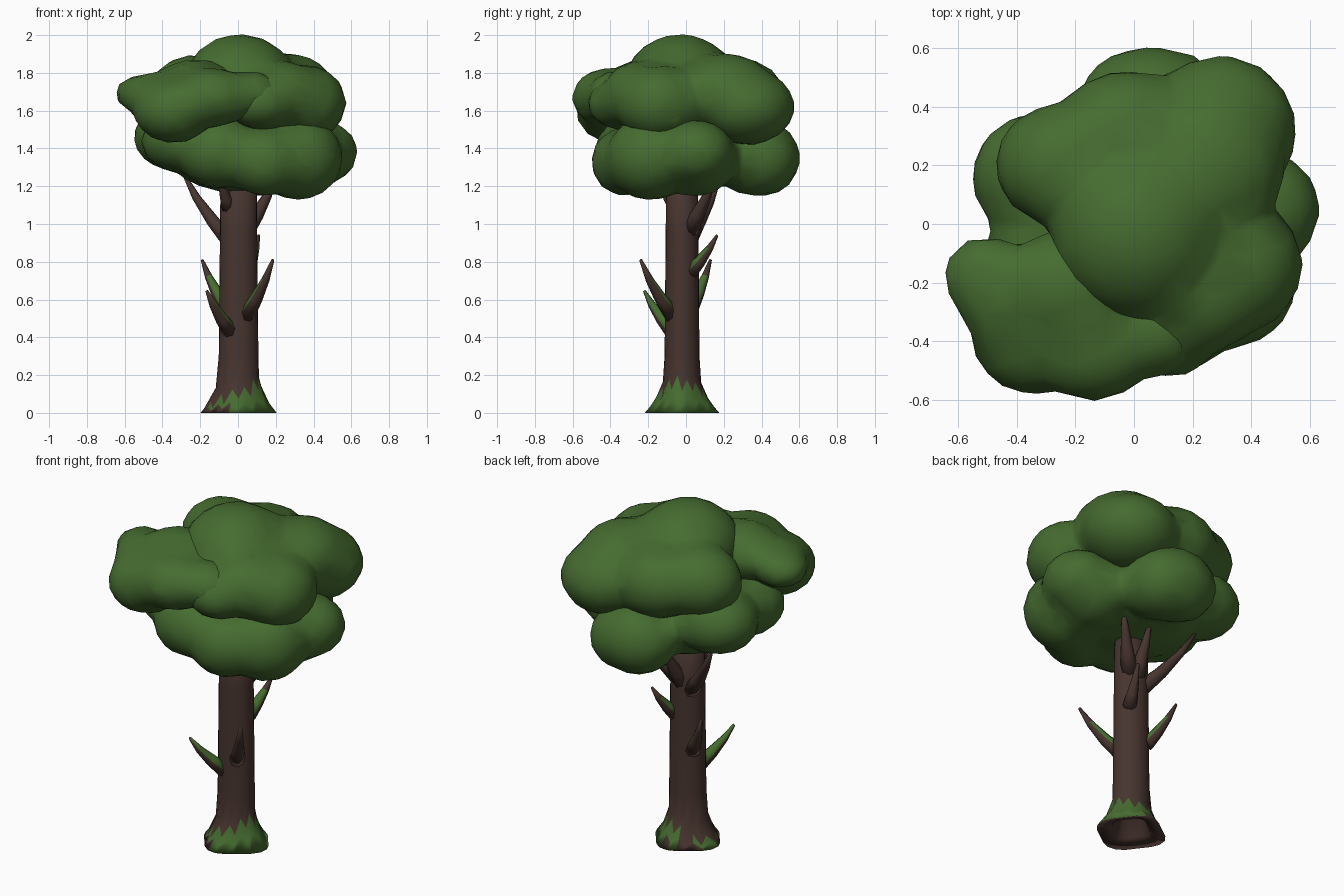
import bpy, bmesh, math, random
from mathutils import Vector, Matrix

if "Cube" in bpy.data.objects:
    bpy.data.objects.remove(bpy.data.objects["Cube"])
random.seed(4)


def material(name, rgb):
    m = bpy.data.materials.new(name)
    m.diffuse_color = (*rgb, 1)
    m.use_nodes = True
    m.node_tree.nodes["Principled BSDF"].inputs["Base Color"].default_value = m.diffuse_color
    return m


GREEN = material("leaf green", (0.060, 0.148, 0.029))
BROWN = material("bark brown", (0.063, 0.035, 0.028))


def make_object(name, bm, mats):
    bmesh.ops.recalc_face_normals(bm, faces=bm.faces)
    me = bpy.data.meshes.new(name)
    for f in bm.faces:
        f.smooth = True
    bm.to_mesh(me)
    bm.free()
    for m in mats:
        me.materials.append(m)
    ob = bpy.data.objects.new(name, me)
    bpy.context.collection.objects.link(ob)
    return ob


def bridge(bm, a, b):
    n = len(a)
    return [bm.faces.new((a[i], a[(i + 1) % n], b[(i + 1) % n], b[i])) for i in range(n)]


# Foliage clumps: overlapping ellipsoid lobes fused into one soft skin
def clump(name, lobes):
    bm = bmesh.new()
    for c, r in lobes:
        mat = Matrix.Translation(c) @ Matrix.Diagonal((*[k * 1.03 for k in r], 1))
        bmesh.ops.create_icosphere(bm, subdivisions=3, radius=1, matrix=mat)
    ob = make_object(name, bm, [GREEN])
    rm = ob.modifiers.new("fuse", 'REMESH')
    rm.mode = 'VOXEL'
    rm.voxel_size = 0.03
    rm.use_smooth_shade = True
    sm = ob.modifiers.new("soften", 'SMOOTH')
    sm.factor = 0.5
    sm.iterations = 8
    de = ob.modifiers.new("simplify", 'DECIMATE')
    de.ratio = 0.12
    return ob


clump("top_foliage", [
    ((0.01, -0.03, 1.74), (0.29, 0.29, 0.26)),
    ((0.06, 0.03, 1.76), (0.25, 0.25, 0.20)),
    ((0.29, 0.32, 1.62), (0.26, 0.25, 0.20)),
    ((0.26, 0.20, 1.70), (0.25, 0.27, 0.20)),
    ((-0.23, 0.20, 1.69), (0.24, 0.21, 0.20)),
    ((0.35, -0.14, 1.64), (0.22, 0.23, 0.20)),
    ((0.22, -0.24, 1.68), (0.22, 0.20, 0.18)),
    ((0.12, -0.34, 1.64), (0.18, 0.18, 0.14)),
    ((-0.02, 0.30, 1.67), (0.25, 0.22, 0.20)),
])
clump("front_left_foliage", [
    ((-0.34, -0.38, 1.60), (0.21, 0.20, 0.17)),
    ((-0.50, -0.18, 1.69), (0.15, 0.14, 0.10)),
    ((-0.44, -0.26, 1.67), (0.16, 0.16, 0.13)),
    ((-0.14, -0.41, 1.67), (0.21, 0.19, 0.155)),
    ((0.06, -0.37, 1.68), (0.17, 0.15, 0.13)),
    ((-0.22, -0.22, 1.71), (0.24, 0.20, 0.16)),
])
clump("lower_foliage", [
    ((0.0, 0.0, 1.37), (0.36, 0.36, 0.20)),
    ((-0.29, -0.13, 1.44), (0.22, 0.23, 0.17)),
    ((-0.31, 0.16, 1.46), (0.24, 0.22, 0.18)),
    ((-0.10, -0.28, 1.38), (0.22, 0.20, 0.19)),
    ((0.43, 0.05, 1.38), (0.20, 0.20, 0.17)),
    ((0.34, 0.05, 1.35), (0.20, 0.22, 0.20)),
    ((0.32, -0.19, 1.35), (0.23, 0.23, 0.22)),
    ((0.14, -0.32, 1.33), (0.20, 0.18, 0.18)),
    ((0.05, 0.40, 1.35), (0.24, 0.20, 0.20)),
    ((0.13, 0.37, 1.34), (0.19, 0.22, 0.19)),
])

# Trunk: flared roots, zigzag moss line, hollow underside
N = 24


def trunk_radius(z, i):
    t = max(0.0, 1 - z / 0.2)
    ripple = 1 + 0.08 * t * math.cos(i * math.tau / 6 + 0.6)
    return (0.108 - 0.010 * z + 0.081 * t ** 1.8) * ripple


def trunk_ring(bm, heights, scale=1.0, lift=0.0):
    ring = []
    for i, z in enumerate(heights):
        a = i * math.tau / N
        r = trunk_radius(z, i) * scale
        squash = 0.88 + 0.10 * max(0, 1 - z / 0.2)
        ring.append(bm.verts.new((r * math.cos(a) + 0.003, r * squash * math.sin(a) - 0.021, z + lift)))
    return ring


bm = bmesh.new()
moss = []
for i in range(N):
    spike = (0.04 if i % 2 else -0.025) + random.uniform(-0.015, 0.015)
    moss.append(max(0.025, 0.09 + 0.06 * math.cos(i * math.tau / N) + spike))
levels = [[0.0] * N, [m * 0.45 for m in moss], moss,
          [0.12 + m * 0.5 for m in moss]] + [[z] * N for z in (0.3, 0.6, 0.95, 1.35)]
rings = [trunk_ring(bm, h) for h in levels]
for k in range(len(rings) - 1):
    for i, f in enumerate(bridge(bm, rings[k], rings[k + 1])):
        # moss below the zigzag, with bare bark showing on some roots
        bare = (k == 0 and i in (5, 9, 13, 14, 15, 16)) or i in (7, 8, 12)
        f.material_index = 1 if k < 2 and not bare else 0
bm.faces.new(rings[-1])
rim = trunk_ring(bm, [0.0] * N, 0.55, 0.03)
hollow = trunk_ring(bm, [0.0] * N, 0.42, 0.12)
bridge(bm, rim, rings[0])
bridge(bm, hollow, rim)
bm.faces.new(hollow)
make_object("trunk", bm, [BROWN, GREEN])


# Branches: tapered, slightly upturned spikes with moss on top
def branch(name, base, tip, radius, mossy):
    base, tip = Vector(base), Vector(tip)
    bm = bmesh.new()
    sag = Vector(((tip - base).x, (tip - base).y, 0)) * 0.10
    inner = base - (tip - base) * 0.15
    rot = (tip - base).to_track_quat('Z', 'Y')
    rings = []
    for t, s in ((0, 1.25), (0.3, 0.95), (0.65, 0.6), (1, 0.22)):
        c = inner.lerp(tip, t) + sag * math.sin(math.pi * t)
        rings.append([bm.verts.new(c + rot @ Vector((radius * s * math.cos(j * math.tau / 8),
                                                     radius * s * math.sin(j * math.tau / 8), 0)))
                      for j in range(8)])
    faces = [(k, f) for k in range(3) for f in bridge(bm, rings[k], rings[k + 1])]
    bm.faces.new(rings[0])
    bm.faces.new(rings[-1])
    bmesh.ops.recalc_face_normals(bm, faces=bm.faces)
    for k, f in faces:
        f.normal_update()
        if k < mossy and f.normal.z > 0.12:
            f.material_index = 1
    make_object(name, bm, [BROWN, GREEN])


for n, (base, tip, r, mossy) in enumerate([
    ((0.06, -0.09, 0.55), (0.185, -0.24, 0.81), 0.036, 2),
    ((-0.055, -0.09, 0.46), (-0.165, -0.22, 0.645), 0.036, 3),
    ((-0.08, 0.04, 0.59), (-0.19, 0.13, 0.81), 0.034, 2),
    ((0.06, 0.04, 0.77), (0.11, 0.165, 0.94), 0.034, 2),
    ((-0.07, 0.03, 0.95), (-0.29, 0.17, 1.27), 0.038, 0),
    ((0.06, 0.03, 1.00), (0.20, 0.15, 1.25), 0.040, 0),
    ((0.01, 0.03, 0.97), (0.03, 0.17, 1.22), 0.042, 0),
    ((-0.05, -0.06, 1.10), (-0.10, -0.16, 1.27), 0.034, 0),
]):
    branch(f"branch_{n + 1}", base, tip, r, mossy)
